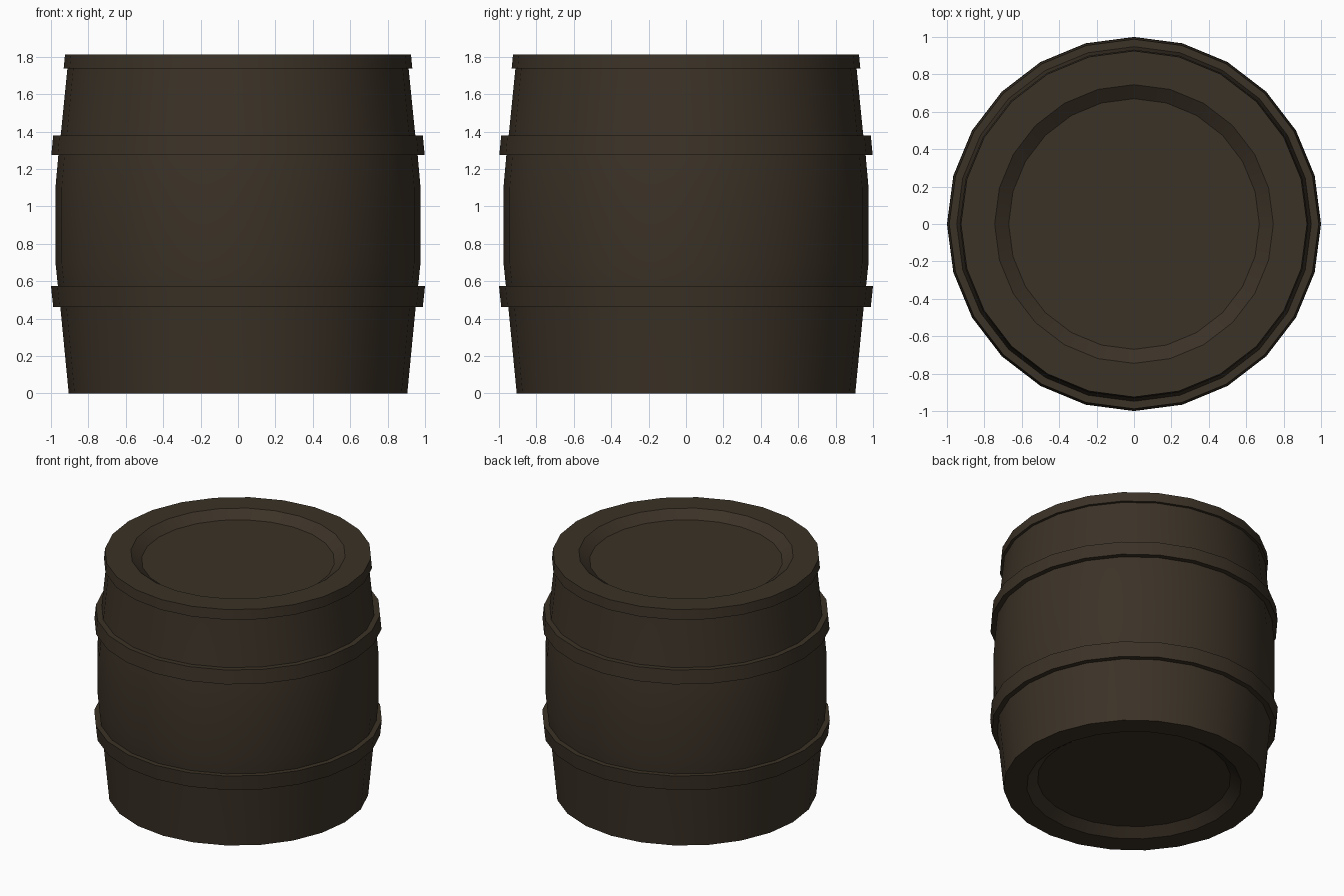
import bpy, bmesh, math

if "Cube" in bpy.data.objects:
    bpy.data.objects.remove(bpy.data.objects["Cube"])

SIDES = 24

wood = bpy.data.materials.new("dark brown wood")
wood.diffuse_color = (0.044, 0.032, 0.020, 1)
wood.use_nodes = True
wood.node_tree.nodes["Principled BSDF"].inputs["Base Color"].default_value = wood.diffuse_color


def lathe(name, profile, closed=False):
    """Spin an (r, z) profile round z; open profiles get capped ends."""
    bm = bmesh.new()
    rings = []
    for r, z in profile:
        rings.append([bm.verts.new((r * math.cos(a), r * math.sin(a), z))
                      for a in (2 * math.pi * i / SIDES for i in range(SIDES))])
    pairs = list(zip(rings, rings[1:]))
    if closed:
        pairs.append((rings[-1], rings[0]))
    else:
        bm.faces.new(rings[0])
        bm.faces.new(rings[-1])
    for lo, hi in pairs:
        for i in range(SIDES):
            j = (i + 1) % SIDES
            bm.faces.new((lo[i], lo[j], hi[j], hi[i]))
    bmesh.ops.recalc_face_normals(bm, faces=bm.faces)
    me = bpy.data.meshes.new(name)
    bm.to_mesh(me)
    bm.free()
    ob = bpy.data.objects.new(name, me)
    bpy.context.collection.objects.link(ob)
    me.materials.append(wood)
    bpy.ops.object.select_all(action='DESELECT')
    bpy.context.view_layer.objects.active = ob
    ob.select_set(True)
    bpy.ops.object.shade_smooth_by_angle(angle=math.radians(30))
    return ob


# bulging body with recessed ends and a small top lip
lathe("barrel_body", [
    (0.67, 0.055), (0.745, 0.0), (0.905, 0.0),
    (0.95, 0.463), (0.963, 0.575), (0.976, 0.70), (0.976, 1.10),
    (0.96, 1.28), (0.948, 1.38), (0.912, 1.738),
    (0.932, 1.738), (0.925, 1.813), (0.745, 1.813), (0.67, 1.758)])

# raised hoops
lathe("lower_hoop", [(0.93, 0.463), (0.988, 0.463), (1.0, 0.575), (0.93, 0.575)], True)
lathe("upper_hoop", [(0.93, 1.275), (0.998, 1.275), (0.988, 1.38), (0.93, 1.38)], True)
